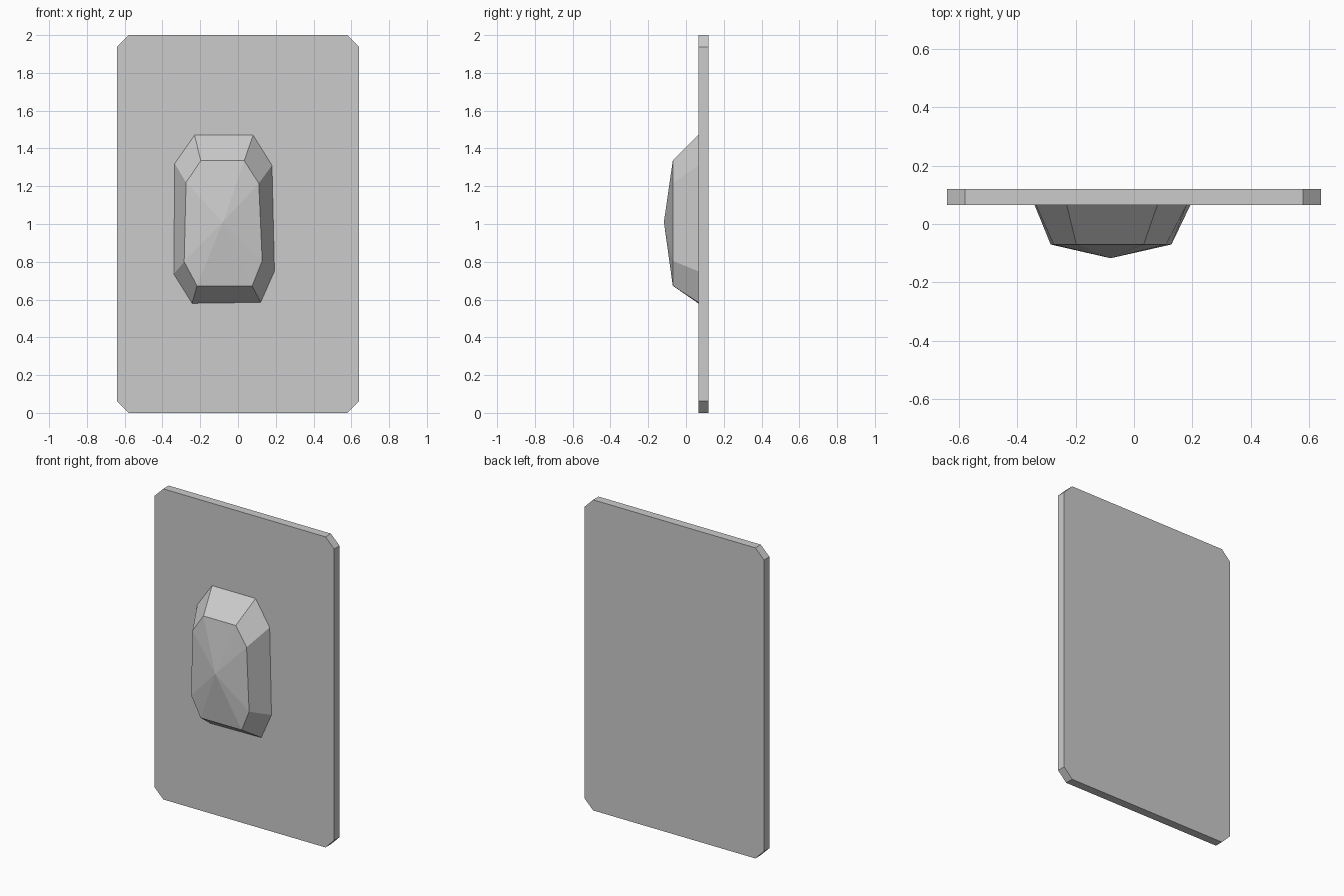
import bpy
import bmesh

if "Cube" in bpy.data.objects:
    bpy.data.objects.remove(bpy.data.objects["Cube"], do_unlink=True)

# One plain grey for everything
grey = bpy.data.materials.new("plain_grey")
grey.use_nodes = True
colour = (0.6, 0.6, 0.6, 1)
grey.diffuse_color = colour
grey.node_tree.nodes["Principled BSDF"].inputs["Base Color"].default_value = colour


def ring(bm, outline, y):
    return [bm.verts.new((x, y, z)) for x, z in outline]


def bridge(bm, a, b):
    for i in range(len(a)):
        j = (i + 1) % len(a)
        bm.faces.new((a[i], a[j], b[j], b[i]))


def finish(bm, name):
    bmesh.ops.recalc_face_normals(bm, faces=bm.faces)
    mesh = bpy.data.meshes.new(name)
    bm.to_mesh(mesh)
    bm.free()
    mesh.materials.append(grey)
    obj = bpy.data.objects.new(name, mesh)
    bpy.context.collection.objects.link(obj)


WALL_Y, BACK_Y, RIM_Y = 0.065, 0.12, -0.07

# Back plate with clipped corners
w, h, c = 0.64, 2.0, 0.062
outline = [(-w + c, h), (w - c, h), (w, h - c), (w, c),
           (w - c, 0), (-w + c, 0), (-w, c), (-w, h - c)]
bm = bmesh.new()
front, back = ring(bm, outline, WALL_Y), ring(bm, outline, BACK_Y)
bridge(bm, front, back)
bm.faces.new(front)
bm.faces.new(back)
finish(bm, "back_plate")

# Faceted boss: sloping sides rising to a rim, then a shallow point
base = [(-0.23, 1.47), (0.08, 1.47), (0.18, 1.31), (0.193, 0.75),
        (0.12, 0.585), (-0.243, 0.58), (-0.34, 0.735), (-0.335, 1.32)]
rim = [(-0.197, 1.335), (0.033, 1.335), (0.11, 1.215), (0.128, 0.805),
       (0.075, 0.673), (-0.217, 0.673), (-0.285, 0.8), (-0.275, 1.22)]
bm = bmesh.new()
low, high = ring(bm, base, WALL_Y), ring(bm, rim, RIM_Y)
bridge(bm, low, high)
bm.faces.new(low)
tip = bm.verts.new((-0.08, -0.117, 1.01))
for i in range(len(high)):
    bm.faces.new((high[i], high[(i + 1) % len(high)], tip))
finish(bm, "faceted_boss")
